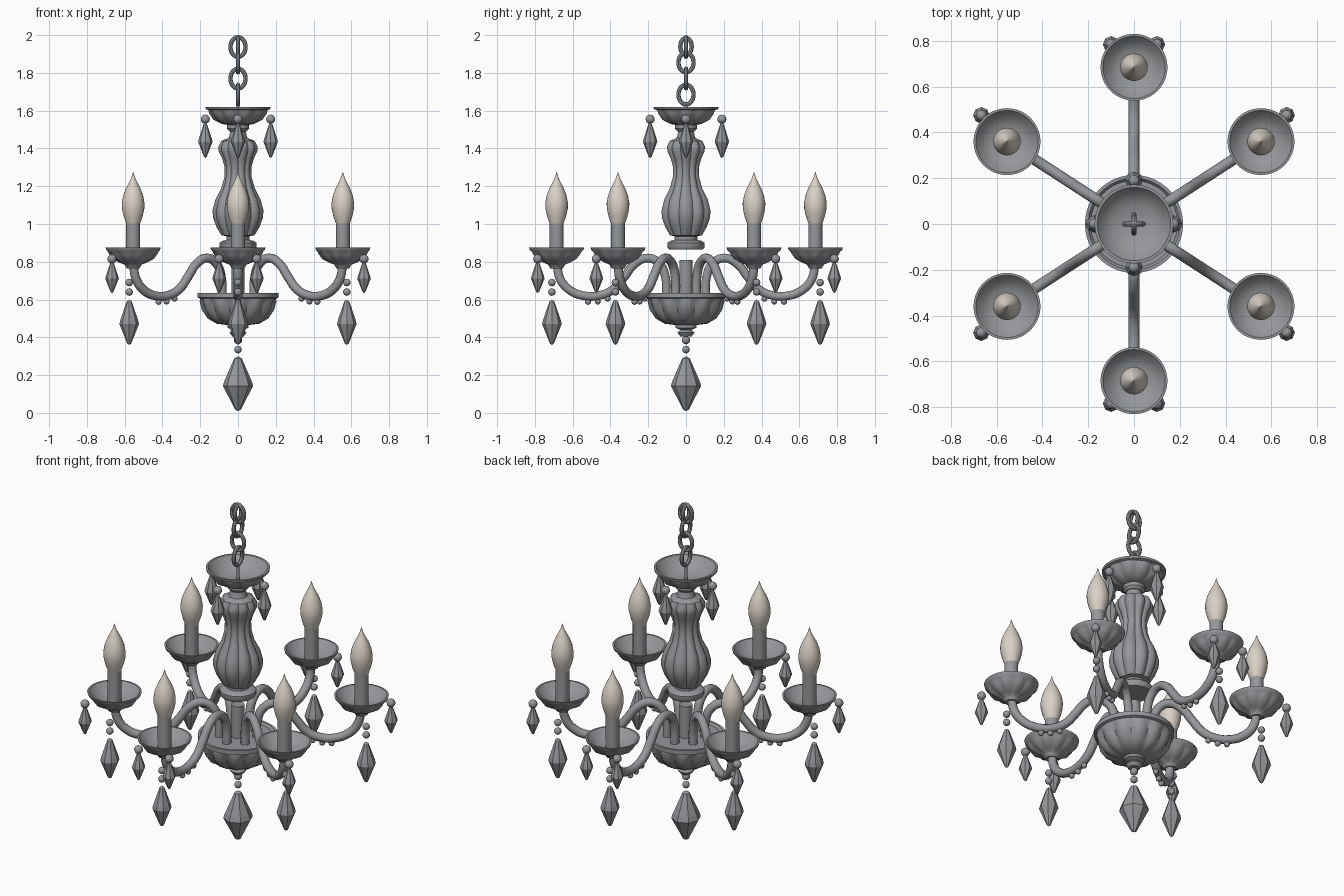
import bpy, bmesh, math
from mathutils import Vector

if "Cube" in bpy.data.objects:
    bpy.data.objects.remove(bpy.data.objects["Cube"])


def material(name, rgb):
    m = bpy.data.materials.new(name)
    m.diffuse_color = (*rgb, 1)
    m.use_nodes = True
    m.node_tree.nodes["Principled BSDF"].inputs["Base Color"].default_value = m.diffuse_color
    return m


METAL = material("grey_metal", (0.30, 0.31, 0.325))
IVORY = material("ivory_bulb", (0.70, 0.64, 0.57))
smooth = []


def add(name, bm, mat=METAL, loc=(0, 0, 0), is_smooth=True):
    bmesh.ops.recalc_face_normals(bm, faces=bm.faces)
    me = bpy.data.meshes.new(name)
    bm.to_mesh(me)
    bm.free()
    ob = bpy.data.objects.new(name, me)
    bpy.context.collection.objects.link(ob)
    ob.location = loc
    me.materials.append(mat)
    if is_smooth:
        smooth.append(ob)
    return ob


def lathe(name, profile, seg=40, lobes=0, mat=METAL, loc=(0, 0, 0), is_smooth=True):
    """Spin (radius, z, flute depth) points; flutes ripple the radius."""
    bm = bmesh.new()
    rings = []
    for p in profile:
        r, z = p[:2]
        amp = p[2] if len(p) > 2 else 0
        if r == 0:
            rings.append([bm.verts.new((0, 0, z))] * seg)
            continue
        ring = []
        for i in range(seg):
            a = 2 * math.pi * i / seg
            q = r * (1 - amp + amp * abs(math.cos(lobes * a / 2)) * 1.5)
            ring.append(bm.verts.new((q * math.cos(a), q * math.sin(a), z)))
        rings.append(ring)
    for a, b in zip(rings, rings[1:]):
        for i in range(seg):
            j = (i + 1) % seg
            vs = list(dict.fromkeys((a[i], a[j], b[j], b[i])))
            if len(vs) > 2:
                bm.faces.new(vs)
    return add(name, bm, mat, loc, is_smooth)


def bead(name, loc, r):
    bm = bmesh.new()
    bmesh.ops.create_uvsphere(bm, u_segments=12, v_segments=8, radius=r)
    add(name, bm, METAL, loc)


def crystal(name, x, y, z0, z1, r):
    """Faceted pendant, widest a bit below its middle."""
    h = z1 - z0
    lathe(name, [(0, z0), (r * 0.2, z0 + h * 0.03), (r, z0 + h * 0.46), (r * 0.9, z0 + h * 0.55),
                 (r * 0.25, z0 + h * 0.96), (0, z1)], 8, loc=(x, y, 0), is_smooth=False)


def tube(name, pts, radius):
    cu = bpy.data.curves.new(name, 'CURVE')
    cu.dimensions = '3D'
    cu.bevel_depth = radius
    cu.bevel_resolution = 3
    cu.resolution_u = 5
    cu.use_fill_caps = True
    sp = cu.splines.new('BEZIER')
    sp.bezier_points.add(len(pts) - 1)
    for bp, p in zip(sp.bezier_points, pts):
        bp.co = p
        bp.handle_left_type = bp.handle_right_type = 'AUTO'
    cu.materials.append(METAL)
    ob = bpy.data.objects.new(name, cu)
    bpy.context.collection.objects.link(ob)
    bpy.ops.object.select_all(action='DESELECT')
    ob.select_set(True)
    bpy.context.view_layer.objects.active = ob
    bpy.ops.object.convert(target='MESH')
    smooth.append(bpy.context.view_layer.objects.active)


def link(name, z, side, w=0.04, h=0.052, t=0.0115):
    """Oval chain link standing upright, facing the front or the side."""
    bm = bmesh.new()
    n, m = 24, 8
    grid = []
    for i in range(n):
        a = 2 * math.pi * i / n
        row = []
        for j in range(m):
            b = 2 * math.pi * j / m
            u, v = (w + t * math.cos(b)) * math.cos(a), (h + t * math.cos(b)) * math.sin(a)
            d = t * math.sin(b)
            row.append(bm.verts.new((d, u, v) if side else (u, d, v)))
        grid.append(row)
    for i in range(n):
        for j in range(m):
            k, l = (i + 1) % n, (j + 1) % m
            bm.faces.new((grid[i][j], grid[k][j], grid[k][l], grid[i][l]))
    add(name, bm, METAL, (0, 0, z))


# Central bowl, post, column and canopy
lathe("bottom_bowl", [(0, 0.405), (0.03, 0.405), (0.045, 0.425), (0.03, 0.44), (0.055, 0.45), (0.055, 0.465),
                      (0.11, 0.472, .06), (0.155, 0.50, .07), (0.185, 0.545, .07), (0.198, 0.59, .05),
                      (0.2, 0.605), (0.214, 0.61), (0.214, 0.635), (0.2, 0.635), (0.19, 0.622), (0, 0.622)],
      72, 12)
lathe("lower_post", [(0, 0.61), (0.035, 0.61), (0.035, 0.81), (0, 0.81)], 24)
lathe("column", [(0, 0.865), (0.09, 0.865), (0.098, 0.875), (0.098, 0.9), (0.085, 0.91), (0.06, 0.915),
                 (0.06, 0.935), (0.085, 0.94, .06), (0.11, 0.985, .08), (0.126, 1.03, .08),
                 (0.13, 1.07, .08), (0.115, 1.13, .08), (0.085, 1.19, .08), (0.069, 1.25, .08),
                 (0.068, 1.30, .08), (0.08, 1.345, .08), (0.098, 1.385, .08), (0.1, 1.41, .08),
                 (0.085, 1.44, .08), (0.05, 1.455), (0.045, 1.47), (0.04, 1.5), (0, 1.5)], 80, 10)
lathe("canopy", [(0, 1.49), (0.045, 1.49), (0.058, 1.505), (0.058, 1.525), (0.085, 1.53, .05),
                 (0.125, 1.552, .08), (0.148, 1.585, .06), (0.155, 1.603, .02), (0.17, 1.608),
                 (0.172, 1.62), (0.16, 1.62), (0.135, 1.585), (0.09, 1.555), (0, 1.545)], 80, 10)
lathe("chain_stem", [(0, 1.53), (0.008, 1.53), (0.008, 1.63), (0, 1.63)], 10)

# Chain
for i, (z, side) in enumerate([(1.685, True), (1.77, False), (1.855, True), (1.937, False)]):
    link(f"chain_link_{i}", z, side)
link("chain_end_link", 1.94, True, 0.03, 0.045)

# Pendants below the bowl and canopy
crystal("centre_pendant", 0, 0, 0.01, 0.30, 0.08)
bead("centre_bead", (0, 0, 0.335), 0.02)
bead("centre_bead_upper", (0, 0, 0.385), 0.022)
for i, (x, y) in enumerate([(0.173, 0), (-0.173, 0), (0, 0.19), (0, -0.19)]):
    crystal(f"canopy_pendant_{i}", x, y, 1.35, 1.535, 0.038)
    bead(f"canopy_bead_{i}", (x, y, 1.555), 0.024)

# Six arms, each with its dish, candle, bulb and pendants
ARM = [(.1, .61), (.105, .72), (.135, .79), (.195, .82), (.26, .79), (.315, .72), (.37, .655),
       (.44, .622), (.52, .62), (.59, .648), (.64, .705), (.66, .79)]
SEATS = [(0, 0.685), (0, -0.685), (.555, .36), (.555, -.36), (-.555, .36), (-.555, -.36)]
for i, (x, y) in enumerate(SEATS):
    d = Vector((x, y, 0))
    R = d.length
    d.normalize()
    k = R / 0.66

    def at(r, z):
        return (d.x * r, d.y * r, z)

    tube(f"arm_{i}", [at(r * k, z) for r, z in ARM], 0.024)
    seat = (x, y, 0)
    lathe(f"dish_{i}", [(0, 0.765), (0.034, 0.765), (0.045, 0.785), (0.07, 0.795, .06), (0.105, 0.815, .08),
                        (0.125, 0.84, .05), (0.132, 0.853, .02), (0.142, 0.862), (0.146, 0.876),
                        (0.136, 0.876), (0.11, 0.845), (0.075, 0.822), (0, 0.815)], 60, 10, loc=seat)
    lathe(f"candle_{i}", [(0, 0.8), (0.037, 0.8), (0.037, 1.005), (0, 1.005)], 24, loc=seat)
    lathe(f"bulb_{i}", [(0, 1.0), (0.036, 1.0), (0.05, 1.04), (0.059, 1.08), (0.06, 1.11), (0.053, 1.15),
                        (0.038, 1.19), (0.022, 1.22), (0.01, 1.245), (0.004, 1.265), (0, 1.278)],
          24, mat=IVORY, loc=seat)
    # Large pendant on a short string of beads
    px, py, _ = at(R + 0.025, 0)
    crystal(f"arm_pendant_{i}", px, py, 0.36, 0.6, 0.052)
    for j, z in enumerate((0.64, 0.69)):
        bead(f"pendant_bead_{i}_{j}", (px, py, z), 0.02)
    # Small pendants at the outer rim of the dish
    sides = [(0.1, math.copysign(0.1, y)), (-0.1, math.copysign(0.1, y))] if x == 0 else \
            [(math.copysign(0.112, x), math.copysign(0.115, y))]
    for j, (ox, oy) in enumerate(sides):
        crystal(f"rim_pendant_{i}_{j}", x + ox, y + oy, 0.635, 0.8, 0.036)
        bead(f"rim_bead_{i}_{j}", (x + ox, y + oy, 0.815), 0.024)
    # Beads under the arm
    for j, (r, z) in enumerate([(.4, .605), (.45, .59), (.5, .588)]):
        bead(f"arm_bead_{i}_{j}", at(r * k, z), 0.016)

# Smooth shading with kept edges
bpy.ops.object.select_all(action='DESELECT')
for ob in smooth:
    ob.select_set(True)
bpy.context.view_layer.objects.active = smooth[0]
bpy.ops.object.shade_smooth_by_angle(angle=math.radians(40))
